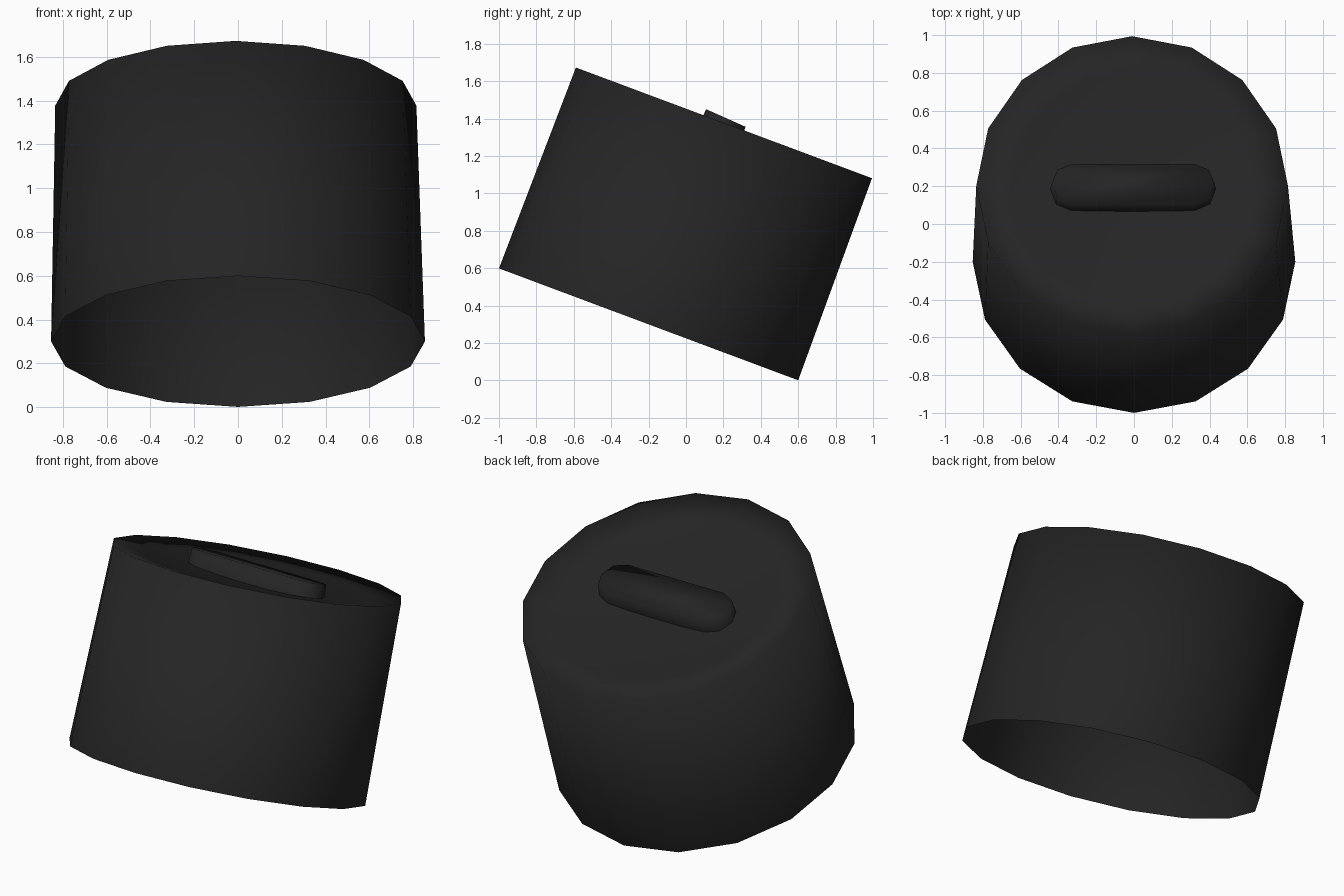
import bpy, bmesh, math
from mathutils import Matrix

if "Cube" in bpy.data.objects:
    bpy.data.objects.remove(bpy.data.objects["Cube"])

N = 16            # sides of the cap
H = 1.15          # length along the tilted axis
DISH = 0.07       # depth of the dished top
PLACE = Matrix.Translation((0, -0.2, 0.3)) @ Matrix.Rotation(math.radians(-20.5), 4, 'X')

black = bpy.data.materials.new("black plastic")
black.diffuse_color = (0.018, 0.018, 0.018, 1)
black.use_nodes = True
black.node_tree.nodes["Principled BSDF"].inputs["Base Color"].default_value = black.diffuse_color


def ring(bm, rx, ry, z, cx=0.0):
    return [bm.verts.new((cx + rx * math.sin(2 * math.pi * i / N),
                          -ry * math.cos(2 * math.pi * i / N), z)) for i in range(N)]


def bridge(bm, a, b):
    n = len(a)
    for i in range(n):
        j = (i + 1) % n
        bm.faces.new((a[i], a[j], b[j], b[i]))


def finish(bm, name):
    for f in bm.faces:
        f.smooth = True
    bm.transform(PLACE)
    me = bpy.data.meshes.new(name)
    bm.to_mesh(me)
    bm.free()
    me.materials.append(black)
    ob = bpy.data.objects.new(name, me)
    bpy.context.collection.objects.link(ob)


# Cap: open-bottomed wall with a shallow dished top
bm = bmesh.new()
prev = ring(bm, 0.854, 0.854, 0)
for s in (1.0, 0.78, 0.52, 0.26):
    cur = ring(bm, 0.825 * s, 0.845 * s, H - DISH * (1 - s * s), -0.01)
    bridge(bm, prev, cur)
    prev = cur
centre = bm.verts.new((-0.01, 0, H - DISH))
for i in range(N):
    bm.faces.new((prev[i], prev[(i + 1) % N], centre))
finish(bm, "dished_cap")

# Raised bar with rounded ends in the middle of the dish
half = [(0.33, -0.12), (0.41, -0.085), (0.44, 0), (0.41, 0.085), (0.33, 0.12)]
outline = half + [(-x, -y) for x, y in half]
bm = bmesh.new()
low = [bm.verts.new((x - 0.005, y, H - DISH - 0.01)) for x, y in outline]
top = [bm.verts.new((x * 0.98 - 0.005, y * 0.96, H + 0.028 - 0.06 * y)) for x, y in outline]
bridge(bm, low, top)
bm.faces.new(top)
finish(bm, "raised_bar")
